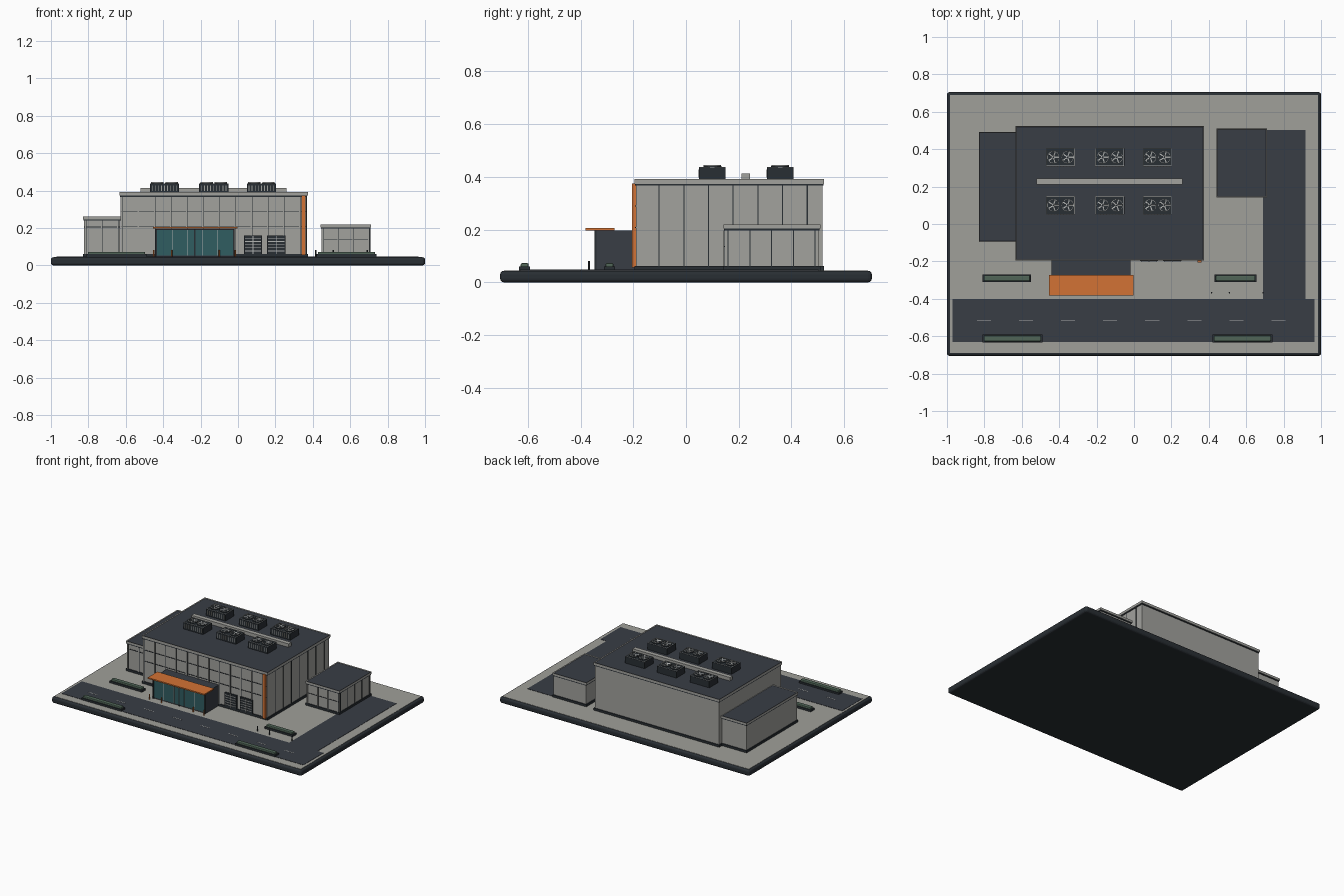
import bpy, bmesh, math
from mathutils import Matrix, Vector

cube = bpy.data.objects.get("Cube")
if cube:
    bpy.data.objects.remove(cube)


def material(name, r, g, b):
    m = bpy.data.materials.new(name)
    m.diffuse_color = (r, g, b, 1)
    m.use_nodes = True
    shader = next(n for n in m.node_tree.nodes if n.type == 'BSDF_PRINCIPLED')
    shader.inputs["Base Color"].default_value = (r, g, b, 1)
    return m


paving = material("paving grey", .35, .35, .32)
wall = material("wall grey", .36, .36, .34)
roof = material("roof slate", .04, .047, .06)
trim = material("dark trim", .022, .028, .034)
glass = material("teal glass", .03, .11, .12)
orange = material("orange", .65, .17, .035)
green = material("hedge green", .08, .13, .095)
pale = material("pale metal", .45, .46, .45)


def finish(name, bm, *mats):
    mesh = bpy.data.meshes.new(name)
    bm.to_mesh(mesh)
    bm.free()
    for m in mats:
        mesh.materials.append(m)
    ob = bpy.data.objects.new(name, mesh)
    bpy.context.collection.objects.link(ob)
    return ob


def add_box(bm, x0, x1, y0, y1, z0, z1):
    place = Matrix.Translation(((x0 + x1) / 2, (y0 + y1) / 2, (z0 + z1) / 2))
    size = Matrix.Diagonal((x1 - x0, y1 - y0, z1 - z0, 1))
    return bmesh.ops.create_cube(bm, size=1, matrix=place @ size)['verts']


def boxes(name, mat, items, bevel=0, segments=1):
    bm = bmesh.new()
    for b in items:
        add_box(bm, *b)
    ob = finish(name, bm, mat)
    if bevel:
        mod = ob.modifiers.new("rounded edges", 'BEVEL')
        mod.width, mod.segments = bevel, segments
    return ob


def steps(start, end, count):
    return [start + (end - start) * i / (count - 1) for i in range(count)]


G = .046  # ground level

# Site slab, paving and roads
boxes("site_base", trim, [(-1, 1, -.705, .705, 0, .044)], .014, 3)
boxes("paving_slab", paving, [(-.985, .985, -.69, .69, .03, G)])
boxes("front_road", roof, [(-.97, .965, -.63, -.4, .04, G + .002)])
boxes("side_drive", roof, [(.69, .917, -.4, .503, .04, G + .002)])
boxes("road_dashes", pale, [(x, x + .075, -.517, -.512, G, G + .003)
                            for x in steps(-.84, .735, 8)])


def building(name, x0, x1, y0, y1, top, cap):
    """Walls on a plinth, a dark shadow band, and a cap with a sunken roof."""
    e = .006
    boxes(name + "_walls", wall, [(x0, x1, y0, y1, G, top - cap)])
    boxes(name + "_plinth", trim, [(x0 - e, x1 + e, y0 - e, y1 + e, G, G + .016)])
    boxes(name + "_band", trim, [(x0 - .003, x1 + .003, y0 - .003, y1 + .003,
                                  top - cap - .007, top - cap)])
    bm = bmesh.new()
    add_box(bm, x0 - e, x1 + e, y0 - e, y1 + e, top - cap, top)
    bm.normal_update()
    lid = [f for f in bm.faces if f.normal.z > .9]
    bmesh.ops.inset_region(bm, faces=lid, thickness=.007)
    lid[0].material_index = 1
    for v in lid[0].verts:
        v.co.z -= .004
    finish(name + "_roof", bm, wall, roof)


building("main_hall", -.627, .367, -.19, .518, .392, .018)
building("left_annex", -.824, -.63, -.09, .487, .262, .016)
building("side_block", .447, .706, .148, .504, .22, .016)


# Facade ribs on the fronts, with dark joint lines
def front_ribs(name, xs, y, top):
    boxes(name + "_ribs", wall, [(x - .003, x + .003, y - .006, y, G + .016, top)
                                 for x in xs])
    boxes(name + "_rib_joints", trim, [(x + .003, x + .0055, y - .002, y, G + .016, top)
                                       for x in xs])


front_ribs("main_hall", steps(-.62, .33, 12), -.19, .367)
front_ribs("left_annex", steps(-.815, -.645, 3), -.09, .239)
front_ribs("side_block", steps(.453, .697, 4), .148, .197)
boxes("front_joint_lines", trim, [
    (-.627, .367, -.193, -.19, .287, .291), (-.627, .367, -.193, -.19, .207, .211),
    (-.824, -.63, -.093, -.09, .204, .208), (.447, .706, .145, .148, .135, .138)])

# Vertical joints on the right-hand walls
boxes("main_side_joints", trim, [(.367, .37, y - .002, y + .002, G, .37)
                                 for y in steps(-.102, .46, 7)])
boxes("block_side_joints", trim, [(.706, .709, y - .002, y + .002, G, .2)
                                  for y in steps(.16, .49, 5)])

# Orange corner fin
boxes("corner_fin", orange, [(.34, .36, -.205, -.19, G + .01, .375)])

# Entrance lobby with glazing and canopy
boxes("lobby", roof, [(-.44, -.02, -.34, -.19, G, .196)])
boxes("lobby_glass", glass, [(-.432, -.028, -.343, -.34, G + .008, .19)])
boxes("lobby_mullions", pale, [(x - .0015, x + .0015, -.347, -.34, G + .008, .19)
                               for x in steps(-.352, -.108, 4)])
boxes("lobby_frame", trim, [(x - .004, x + .004, -.348, -.34, G, .196)
                            for x in (-.436, -.23, -.024)])
boxes("canopy", orange, [(-.455, -.002, -.382, -.272, .197, .206)])

# Louvred service doors
for label, x0, x1 in (("left", .155, .255), ("right", .032, .128)):
    boxes(label + "_service_door", trim, [(x0, x1, -.199, -.19, G + .012, .16)])
    slats = [(x0 + .006, x1 - .006, -.202, -.198, z, z + .004)
             for z in steps(.075, .143, 5)]
    mid = (x0 + x1) / 2
    slats.append((mid - .002, mid + .002, -.202, -.198, G + .014, .158))
    boxes(label + "_door_slats", pale, slats)

# Rooftop duct and cooling units with twin fans
boxes("roof_duct", wall, [(-.52, .258, .21, .242, .385, .413)])


def fan(bm, centre, r):
    for i in range(24):  # thin guard ring
        a = math.tau * i / 24
        turn = Matrix.Translation(centre) @ Matrix.Rotation(a, 4, 'Z')
        half = r * math.tan(math.pi / 24)
        verts = add_box(bm, r - .003, r, -half, half, -.002, .002)
        bmesh.ops.transform(bm, matrix=turn, verts=verts)
    for i in range(5):  # pitched blades
        turn = (Matrix.Translation(centre) @ Matrix.Rotation(math.tau * i / 5, 4, 'Z')
                @ Matrix.Rotation(.2, 4, 'X'))
        verts = add_box(bm, .004, r - .004, -.003, .003, -.001, .001)
        bmesh.ops.transform(bm, matrix=turn, verts=verts)


def cooling_unit(name, x, y):
    w, d, z0, z1 = .078, .05, .386, .436
    boxes(name + "_case", trim, [(x - w, x + w, y - d, y + d, z0, z1)])
    e = .003
    boxes(name + "_rim", pale, [
        (x - w, x + w, y + s * (d - e) - e / 2, y + s * (d - e) + e / 2, z1 - e, z1 + .001)
        for s in (-1, 1)] + [
        (x + s * (w - e) - e / 2, x + s * (w - e) + e / 2, y - d, y + d, z1 - e, z1 + .001)
        for s in (-1, 1)])
    boxes(name + "_grille", wall, [
        (gx - .002, gx + .002, y - d - .002, y - d, z0 + .012, z1 - .008)
        for gx in steps(x - w + .012, x + w - .012, 9)])
    drums, blades = bmesh.new(), bmesh.new()
    for s in (-1, 1):
        bmesh.ops.create_cone(drums, cap_ends=True, segments=24, radius1=.034,
                              radius2=.034, depth=.008,
                              matrix=Matrix.Translation((x + s * .038, y, z1 + .002)))
        fan(blades, Vector((x + s * .038, y, z1 + .007)), .033)
    finish(name + "_fan_drums", drums, trim)
    finish(name + "_fan_blades", blades, pale)


for row, y in (("front", .1), ("back", .357)):
    for col, x in (("right", -.393), ("middle", -.13), ("left", .125)):
        cooling_unit(f"{row}_{col}_cooler", x, y)

# Planters with clipped hedges
for name, x0, x1, y in (("entrance_right", -.81, -.55, -.29),
                        ("entrance_left", .43, .655, -.29),
                        ("kerb_right", -.81, -.49, -.612),
                        ("kerb_left", .42, .74, -.612)):
    boxes(name + "_planter", trim, [(x0, x1, y - .021, y + .021, G, G + .014)])
    boxes(name + "_hedge", green, [(x0 + .007, x1 - .007, y - .015, y + .015,
                                    G, G + .027)], .005, 2)

# Bollards along the forecourt
for name, mat, xs in (("entrance_bollards", orange, (-.45, -.355, -.1, -.015)),
                      ("drive_bollards", trim, (.415, .51, .69))):
    bm = bmesh.new()
    for x in xs:
        bmesh.ops.create_cone(bm, cap_ends=True, segments=10, radius1=.004, radius2=.004,
                              depth=.036, matrix=Matrix.Translation((x, -.368, G + .018)))
    finish(name, bm, mat)
